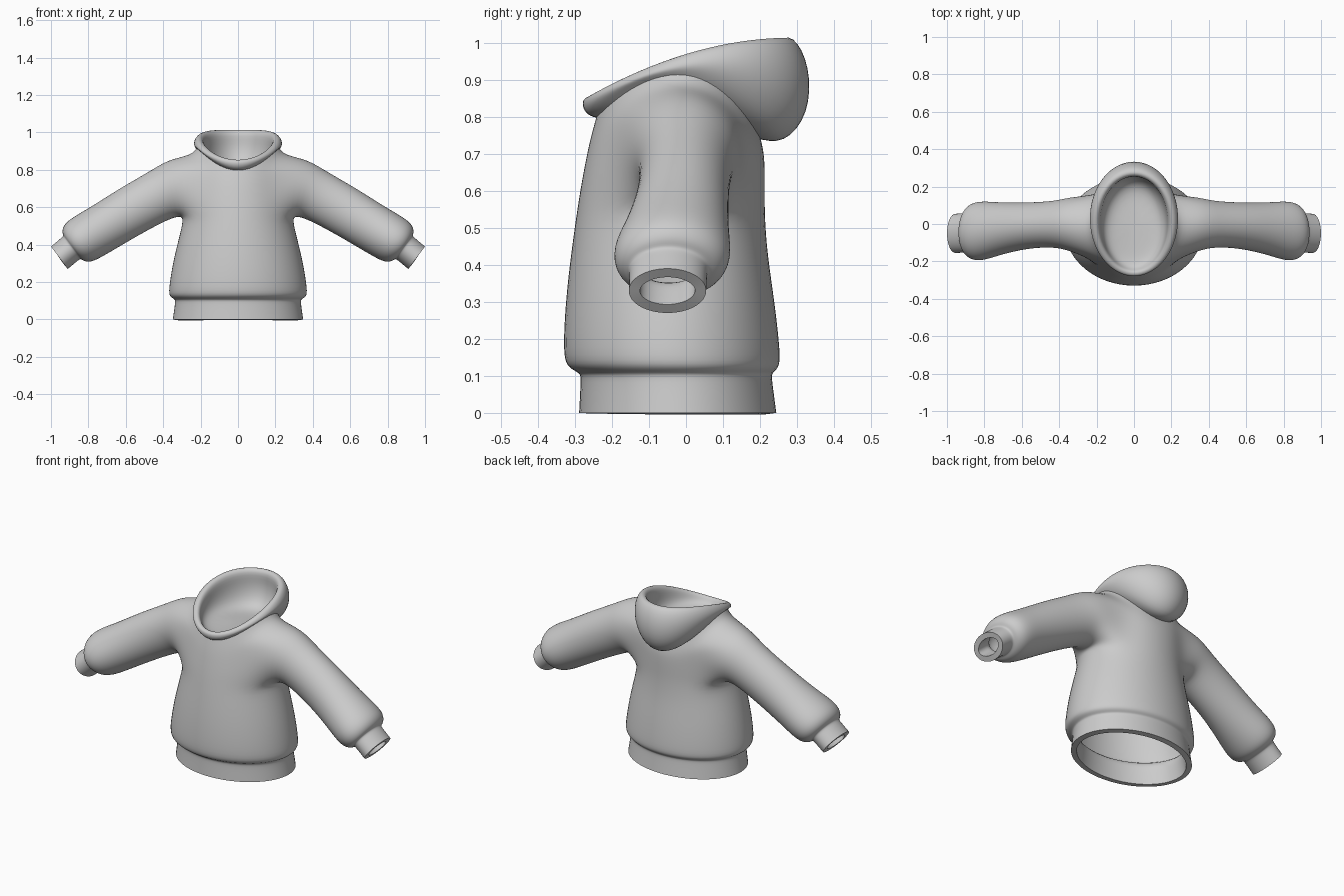
import bpy, bmesh, math

if "Cube" in bpy.data.objects:
    bpy.data.objects.remove(bpy.data.objects["Cube"])

N = 16        # sides of every ring
GROW = 1.022  # makes up for shrinkage by subdivision


def mix(f, m, b, s):
    """Front / middle / back value blended by s = -1..1."""
    return m + s * (b - f) / 2 + s * s * ((b + f) / 2 - m)


def flat_ring(bm, X, y, z):
    """Horizontal ring with front, side and back values for y and z."""
    verts = []
    for i in range(N):
        t = 2 * math.pi * i / N
        s = math.sin(t)
        mid = (y[0] + y[2]) / 2
        yy = mid + (mix(*y, s) - mid) * GROW
        verts.append(bm.verts.new((X * GROW * math.cos(t), yy, mix(*z, s))))
    return verts


def sleeve_ring(bm, side, cx, cy, cz, h, w, a):
    """Ring across the sleeve, tilted by a, mirrored by side."""
    verts = []
    for i in range(N):
        t = 2 * math.pi * i / N
        u = h * GROW * math.cos(t)
        verts.append(bm.verts.new((side * (cx + u * math.sin(a)),
                                   cy + w * GROW * math.sin(t),
                                   cz + u * math.cos(a))))
    return verts


def bridge(bm, a, b, skip=()):
    for i in range(N):
        if i not in skip:
            j = (i + 1) % N
            bm.faces.new((a[i], a[j], b[j], b[i]))


def finish(name, bm, thickness=0):
    bmesh.ops.recalc_face_normals(bm, faces=bm.faces[:])
    me = bpy.data.meshes.new(name)
    bm.to_mesh(me)
    bm.free()
    ob = bpy.data.objects.new(name, me)
    bpy.context.collection.objects.link(ob)
    bpy.ops.object.select_all(action='DESELECT')
    ob.select_set(True)
    bpy.context.view_layer.objects.active = ob
    sub = ob.modifiers.new("smooth", 'SUBSURF')
    sub.levels = sub.render_levels = 2
    bpy.ops.object.modifier_apply(modifier=sub.name)
    if thickness:
        sol = ob.modifiers.new("cloth", 'SOLIDIFY')
        sol.thickness = thickness
        sol.offset = -1
        bpy.ops.object.modifier_apply(modifier=sol.name)
    bpy.ops.object.shade_smooth_by_angle(angle=math.radians(45))
    return ob


# Body with waistband: half width, y (front, side, back), z (front, side, back)
BODY = [
    (.350, (-.290, -.020, .245), (0, 0, 0)),
    (.336, (-.285, -.022, .232), (.095, .095, .095)),
    (.338, (-.287, -.025, .233), (.108, .108, .108)),
    (.368, (-.322, -.030, .253), (.122, .122, .122)),
    (.372, (-.334, -.035, .256), (.16, .16, .16)),
    (.350, (-.327, -.035, .240), (.30, .30, .30)),
    (.318, (-.312, -.035, .220), (.43, .43, .43)),
    (.290, (-.298, -.030, .213), (.53, .54, .53)),
    (.290, (-.287, -.025, .213), (.60, .64, .59)),
    (.280, (-.276, -.015, .213), (.66, .73, .63)),
    (.270, (-.266, -.005, .212), (.71, .81, .67)),
    (.250, (-.256, .000, .209), (.75, .885, .70)),
    (.222, (-.242, .000, .200), (.80, .922, .74)),
]
LOW, HIGH = 7, 11  # body rings under and over the armhole

# Sleeve with cuff: centre x, y, z, half height, half width, tilt
SLEEVE = [
    (.340, 0, .705, .155, .145, .20),
    (.420, 0, .665, .137, .122, .40),
    (.575, -.008, .580, .134, .122, .46),
    (.720, -.025, .490, .130, .140, .52),
    (.812, -.037, .437, .131, .160, .55),
    (.860, -.040, .408, .124, .153, .60),
    (.884, -.043, .390, .098, .128, .64),
    (.886, -.047, .387, .076, .107, .64),
    (.900, -.048, .376, .075, .105, .64),
    (.955, -.050, .330, .075, .105, .64),
]

bm = bmesh.new()
rings = [flat_ring(bm, *r) for r in BODY]
for k in range(len(rings) - 1):
    hole = (14, 15, 0, 1, 6, 7, 8, 9) if LOW <= k < HIGH else ()
    bridge(bm, rings[k], rings[k + 1], hole)
# Walk round each armhole and run the sleeve out of it
edge = ([(HIGH, c) for c in (0, 1, 2)] + [(r, 2) for r in (10, 9, 8)]
        + [(LOW, c) for c in (2, 1, 0, -1, -2)]
        + [(r, -2) for r in (8, 9, 10)] + [(HIGH, c) for c in (-2, -1)])
for side in (1, -1):
    last = [rings[r][(c if side > 0 else 8 - c) % N] for r, c in edge]
    for row in SLEEVE:
        new = sleeve_ring(bm, side, *row)
        bridge(bm, last, new)
        last = new
# Drop the unused vertices inside the armholes
bmesh.ops.delete(bm, geom=[v for v in bm.verts if not v.link_faces],
                 context='VERTS')
finish("sweater_body", bm, 0.03)

# Hood: outside, rolled rim, inside wall and floor
HOOD = [
    (.205, (-.235, .000, .190), (.79, .895, .735)),
    (.222, (-.262, .020, .265), (.795, .915, .715)),
    (.236, (-.276, .030, .335), (.81, .935, .80)),
    (.238, (-.282, .030, .338), (.83, .955, .935)),
    (.218, (-.277, .010, .290), (.848, .980, 1.028)),
    (.182, (-.252, .000, .245), (.853, .968, 1.005)),
    (.180, (-.238, .010, .265), (.825, .90, .92)),
    (.160, (-.200, .000, .225), (.81, .83, .80)),
    (.080, (-.100, .000, .110), (.81, .81, .80)),
]
bm = bmesh.new()
rings = [flat_ring(bm, *r) for r in HOOD]
for a, b in zip(rings, rings[1:]):
    bridge(bm, a, b)
bm.faces.new(rings[-1])
finish("hood", bm)
